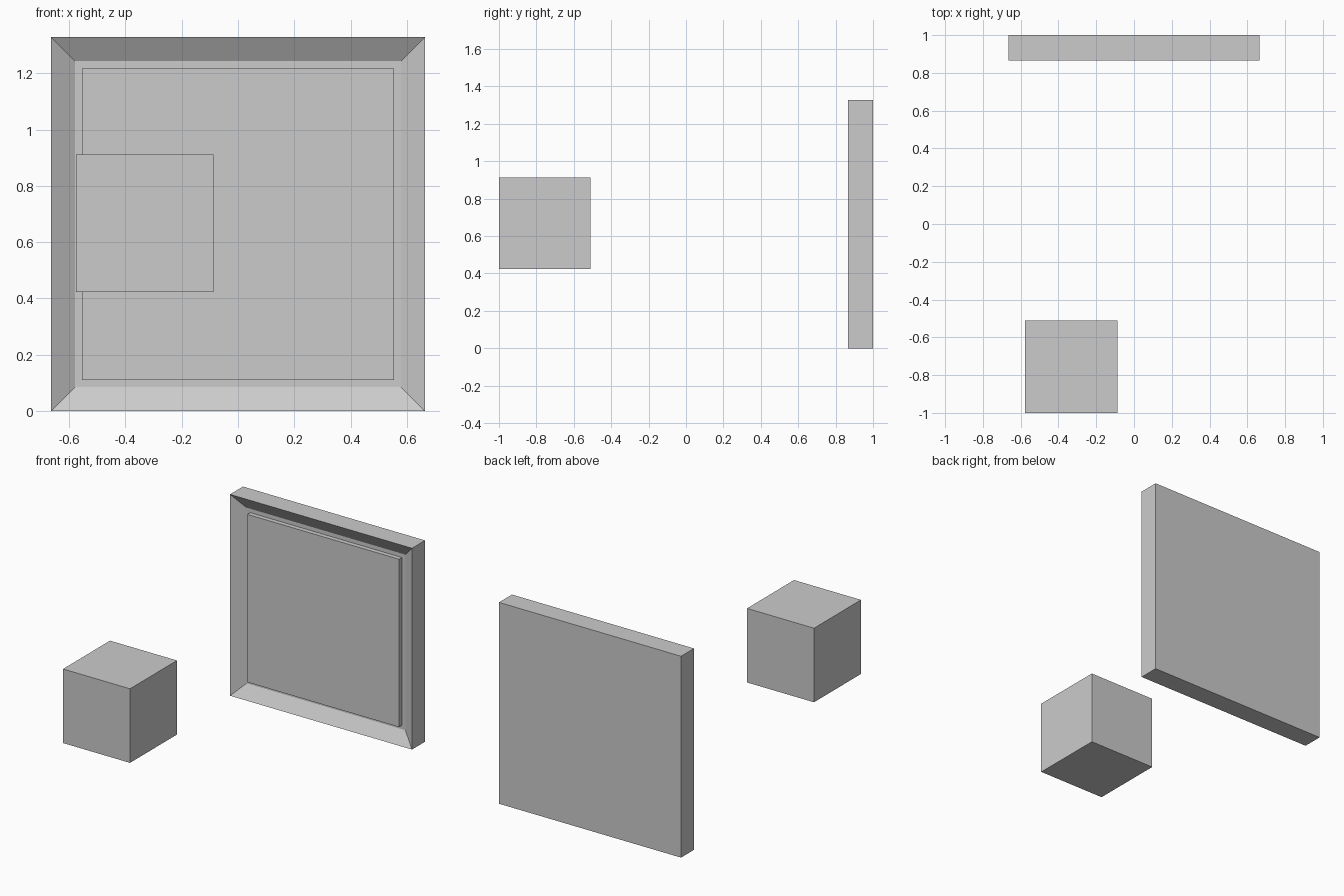
import bpy, bmesh

if "Cube" in bpy.data.objects:
    bpy.data.objects.remove(bpy.data.objects["Cube"])

FRAME_HALF = 0.664


def finish(name, bm):
    bmesh.ops.recalc_face_normals(bm, faces=bm.faces[:])
    mesh = bpy.data.meshes.new(name)
    bm.to_mesh(mesh)
    bm.free()
    obj = bpy.data.objects.new(name, mesh)
    bpy.context.collection.objects.link(obj)
    return obj


def square_loft(name, rings, cz):
    """Join square rings (half size, y) into a closed solid along y."""
    bm = bmesh.new()
    loops = []
    for half, y in rings:
        loops.append([bm.verts.new((sx * half, y, cz + sz * half))
                      for sx, sz in ((-1, -1), (1, -1), (1, 1), (-1, 1))])
    for a, b in zip(loops, loops[1:]):
        for i in range(4):
            j = (i + 1) % 4
            bm.faces.new((a[i], a[j], b[j], b[i]))
    bm.faces.new(loops[0])
    bm.faces.new(loops[-1])
    return finish(name, bm)


# Wall panel: flat back, sloped recessed rim, slightly raised centre
square_loft("wall_panel", [
    (FRAME_HALF, 1.0),
    (FRAME_HALF, 0.865),
    (0.579, 0.917),
    (0.5535, 0.917),
    (0.5535, 0.887),
], FRAME_HALF)

# Floating cube in front of the panel
cube = square_loft("cube", [(0.2443, -1.0), (0.2443, -0.511)], 0.668)
cube.location.x = -0.332
